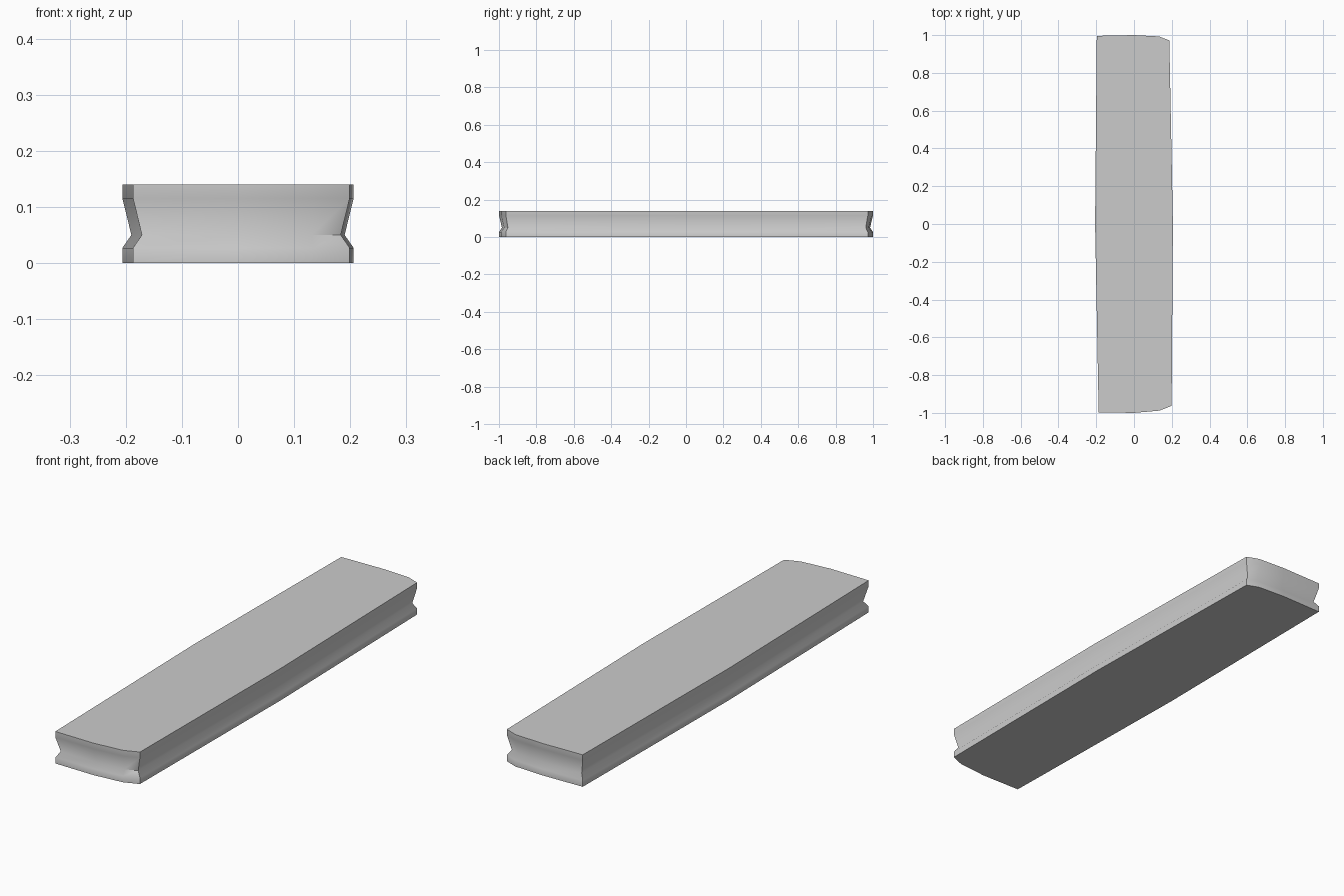
import bpy, bmesh, math
from mathutils import Vector

if "Cube" in bpy.data.objects:
    bpy.data.objects.remove(bpy.data.objects["Cube"])

# Plan outline of the slab, counter-clockwise: bowed sides, clipped right corners
outline = [Vector(p) for p in [
    (-0.187, -0.997), (0.0, -1.0), (0.135, -0.988), (0.199, -0.963),
    (0.206, 0.0), (0.187, 0.972), (0.132, 0.993), (0.0, 1.0),
    (-0.197, 0.996), (-0.206, 0.0)]]

# Edge profile: (height, inset), with a V groove around the rim
profile = [(0.0, 0.0), (0.027, 0.0), (0.05, 0.016), (0.115, 0.0), (0.14, 0.0)]


def inset(points, d):
    """Mitred inward offset of a counter-clockwise polygon."""
    result = []
    for i, p in enumerate(points):
        a = (p - points[i - 1]).normalized()
        b = (points[(i + 1) % len(points)] - p).normalized()
        na, nb = Vector((-a.y, a.x)), Vector((-b.y, b.x))
        result.append(p + (na + nb) * d / (1 + na.dot(nb)))
    return result


# Grooved slab
bm = bmesh.new()
rings = [[bm.verts.new((p.x, p.y, z)) for p in inset(outline, d)] for z, d in profile]
n = len(outline)
for low, high in zip(rings, rings[1:]):
    for i in range(n):
        j = (i + 1) % n
        bm.faces.new((low[i], low[j], high[j], high[i]))
bm.faces.new(rings[0][::-1])
bm.faces.new(rings[-1])

# Crisp groove line on the clipped front corner
bm.edges.get((rings[2][2], rings[2][3])).smooth = False

mesh = bpy.data.meshes.new("grooved_slab")
bm.to_mesh(mesh)
bm.free()
slab = bpy.data.objects.new("grooved_slab", mesh)
bpy.context.collection.objects.link(slab)
bpy.context.view_layer.objects.active = slab
slab.select_set(True)
bpy.ops.object.shade_smooth_by_angle(angle=math.radians(54), keep_sharp_edges=True)
